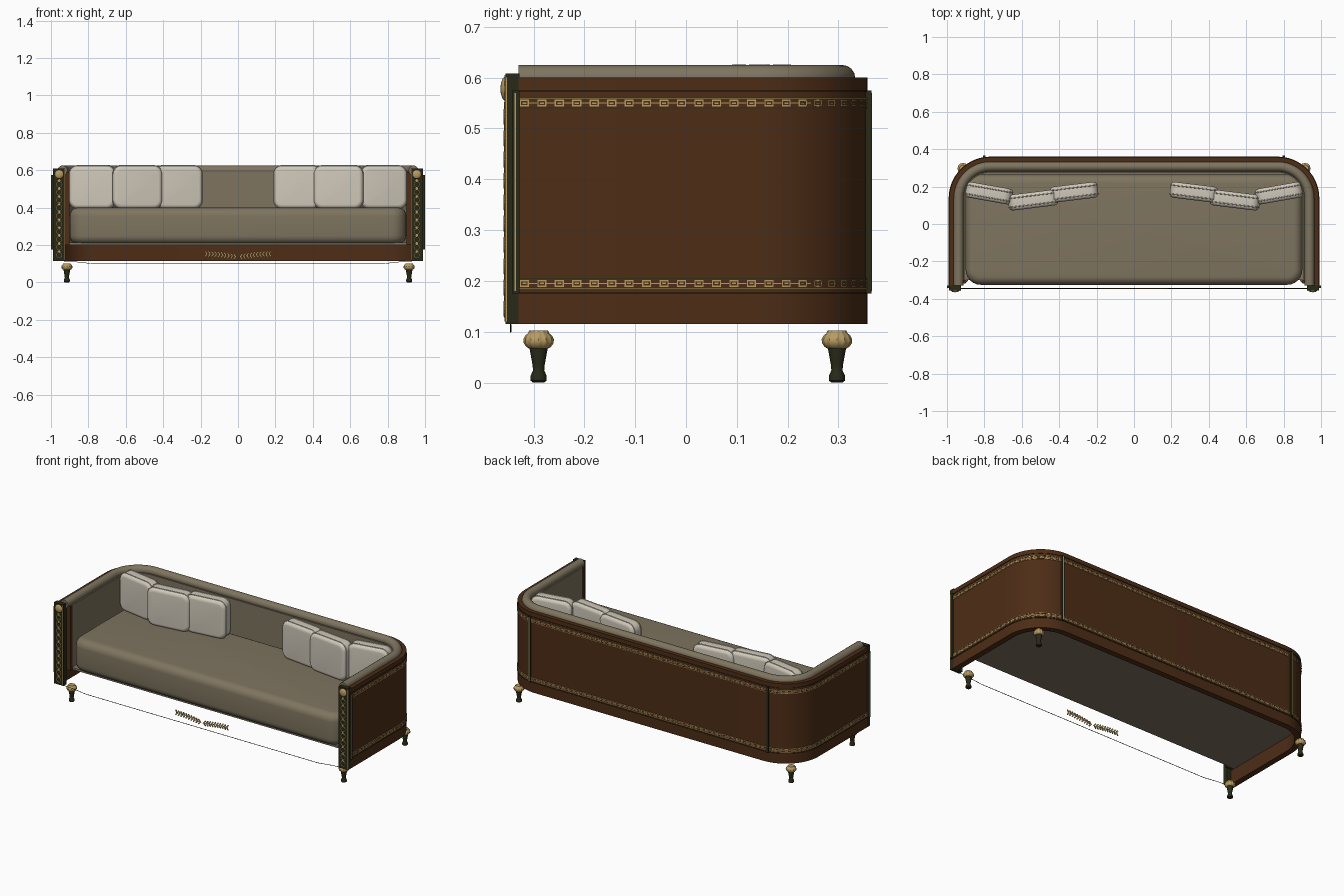
import bpy, bmesh, math
from mathutils import Vector, Matrix

if "Cube" in bpy.data.objects:
    bpy.data.objects.remove(bpy.data.objects["Cube"])


def mat(name, col):
    m = bpy.data.materials.new(name)
    m.diffuse_color = (*col, 1)
    m.use_nodes = True
    m.node_tree.nodes["Principled BSDF"].inputs["Base Color"].default_value = m.diffuse_color
    return m


WOOD = mat("brown wood", (0.075, 0.026, 0.008))
DARK = mat("dark bronze", (0.022, 0.023, 0.009))
GOLD = mat("gold", (0.48, 0.33, 0.12))
BEIGE = mat("beige fabric", (0.21, 0.175, 0.115))
CREAM = mat("cream fabric", (0.63, 0.58, 0.49))


def finish(name, bm, m, angle=0.6, recalc=True):
    if recalc:
        bmesh.ops.recalc_face_normals(bm, faces=bm.faces)
    me = bpy.data.meshes.new(name)
    bm.to_mesh(me)
    bm.free()
    me.materials.append(m)
    me.shade_smooth()
    me.set_sharp_from_angle(angle=angle)
    ob = bpy.data.objects.new(name, me)
    bpy.context.collection.objects.link(ob)
    return ob


# U-shaped plan of the shell, measured by arc length from the front right end
X, BACK, FRONT, R = 0.988, 0.357, -0.33, 0.22
L1, LA, L3 = BACK - R - FRONT, R * math.pi / 2, 2 * (X - R)
TOTAL = 2 * L1 + 2 * LA + L3


def at(s, off, z):
    """Point at length s, moved inwards by off."""
    if s > TOTAL / 2:
        p = at(TOTAL - s, off, z)
        return Vector((-p.x, p.y, p.z))
    if s <= L1:
        return Vector((X - off, FRONT + s, z))
    if s <= L1 + LA:
        a = (s - L1) / R
        return Vector((X - R + (R - off) * math.cos(a), BACK - R + (R - off) * math.sin(a), z))
    return Vector((X - R - (s - L1 - LA), BACK - off, z))


def stations(s0=0.0):
    arc = [L1 + LA * i / 16 for i in range(17)]
    half = [s0] + arc
    return half + [TOTAL - s for s in reversed(half)]


def sweep(name, profile, m, s0=0.0):
    bm = bmesh.new()
    rings = [[bm.verts.new(at(s, o, z)) for o, z in profile] for s in stations(s0)]
    n = len(profile)
    for a, b in zip(rings, rings[1:]):
        for i in range(n):
            bm.faces.new((a[i], a[(i + 1) % n], b[(i + 1) % n], b[i]))
    bm.faces.new(rings[0])
    bm.faces.new(rings[-1])
    return finish(name, bm, m)


def rect(o0, o1, z0, z1):
    return [(o0, z0), (o1, z0), (o1, z1), (o0, z1)]


def box(name, lo, hi, m, r_plan=0, r_edge=0, axis=2, mtx=None):
    """Box with optional rounding of the edges along axis, then of both ends."""
    lo, hi = Vector(lo), Vector(hi)
    bm = bmesh.new()
    bmesh.ops.create_cube(bm, size=1)
    for v in bm.verts:
        v.co = Vector([(lo[i] + hi[i]) / 2 + v.co[i] * (hi[i] - lo[i]) for i in range(3)])
    if r_plan:
        es = [e for e in bm.edges if abs(e.verts[0].co[axis] - e.verts[1].co[axis]) > 1e-5]
        bmesh.ops.bevel(bm, geom=es, offset=r_plan, segments=6, profile=0.5, affect='EDGES')
    if r_edge:
        es = [e for e in bm.edges if abs(e.verts[0].co[axis] - e.verts[1].co[axis]) < 1e-5]
        bmesh.ops.bevel(bm, geom=es, offset=r_edge, segments=6, profile=0.5, affect='EDGES')
    if mtx:
        bm.transform(mtx)
    return finish(name, bm, m)


def lathe(name, prof, m, loc, flute=0.0, n=48):
    bm = bmesh.new()
    rings = []
    for r, z in prof:
        ring = []
        for i in range(n):
            a = 2 * math.pi * i / n
            k = r * (1 + flute * math.cos(12 * a))
            ring.append(bm.verts.new((loc[0] + k * math.cos(a), loc[1] + k * math.sin(a), z)))
        rings.append(ring)
    for a, b in zip(rings, rings[1:]):
        for i in range(n):
            bm.faces.new((a[i], a[(i + 1) % n], b[(i + 1) % n], b[i]))
    bm.faces.new(rings[0])
    bm.faces.new(rings[-1])
    return finish(name, bm, m)


def tube(name, pts, r, m, cyclic=False):
    cu = bpy.data.curves.new(name, 'CURVE')
    cu.dimensions = '3D'
    cu.bevel_depth = r
    cu.bevel_resolution = 1
    sp = cu.splines.new('POLY')
    sp.points.add(len(pts) - 1)
    for p, q in zip(sp.points, pts):
        p.co = (*q, 1)
    sp.use_cyclic_u = cyclic
    tmp = bpy.data.objects.new(name + " guide", cu)
    bpy.context.collection.objects.link(tmp)
    me = bpy.data.meshes.new_from_object(tmp.evaluated_get(bpy.context.evaluated_depsgraph_get()))
    bpy.data.objects.remove(tmp)
    me.materials.clear()
    me.materials.append(m)
    me.shade_smooth()
    bpy.context.collection.objects.link(bpy.data.objects.new(name, me))


# Shell, lining and rolled top
sweep("wood_shell", rect(0, 0.035, 0.115, 0.6), WOOD)
sweep("inner_lining", rect(0.035, 0.082, 0.2, 0.59), BEIGE, 0.03)
sweep("top_roll", [(0.05 + 0.026 * math.cos(i * math.pi / 8), 0.599 + 0.026 * math.sin(i * math.pi / 8))
                   for i in range(16)], BEIGE)

# Key-pattern bands around the shell
LINKS = [(0.003, 0.021, 0.004, 0.0065), (0.003, 0.021, -0.0065, -0.004), (0.003, 0.0055, -0.004, 0.004),
         (0.0185, 0.021, -0.004, 0.004), (0.008, 0.016, -0.0015, 0.0015), (0.021, 0.037, -0.001, 0.001)]
for tag, zc in (("upper", 0.55), ("lower", 0.195)):
    for dz in (-0.0095, 0.0095):
        sweep(tag + "_band_line", rect(-0.003, 0.001, zc + dz - 0.0012, zc + dz + 0.0012), GOLD)
    zl = 0.574 if tag == "upper" else 0.176
    sweep(tag + "_band_border", rect(-0.003, 0.001, zl - 0.001, zl + 0.001), DARK)
    bm = bmesh.new()
    count = 92
    step = TOTAL / count
    for i in range(count):
        for a, b, c, d in LINKS:
            s0, s1 = i * step + a, min(i * step + b, TOTAL)
            bm.faces.new([bm.verts.new(at(s, -0.0025, zc + z)) for s, z in ((s0, c), (s1, c), (s1, d), (s0, d))])
    finish(tag + "_key_pattern", bm, GOLD, recalc=False)

# Seat and its base
box("seat_cushion", (-0.9, -0.325, 0.205), (0.9, 0.265, 0.4), BEIGE, 0.08, 0.045)
bm = bmesh.new()
bm.faces.new([bm.verts.new(at(s, 0.036, 0.2)) for s in stations(0.03)])
ext = bmesh.ops.extrude_face_region(bm, geom=bm.faces[:])
bmesh.ops.translate(bm, vec=(0, 0, 0.012), verts=[v for v in ext["geom"] if isinstance(v, bmesh.types.BMVert)])
finish("seat_base", bm, BEIGE)

for sx in (1, -1):
    # Front posts with ring chain and rosette
    def xbox(name, x0, x1, y0, y1, z0, z1, m):
        box(name, (min(sx * x0, sx * x1), y0, z0), (max(sx * x0, sx * x1), y1, z1), m)
    xbox("front_post", 0.925, 0.988, -0.355, -0.328, 0.115, 0.608, DARK)
    xbox("arm_end_panel", 0.902, 0.955, -0.318, -0.3, 0.2, 0.59, WOOD)
    for xe in (0.929, 0.984):
        xbox("post_gold_edge", xe - 0.001, xe + 0.001, -0.357, -0.355, 0.12, 0.605, GOLD)
    xbox("post_side_line", 0.988, 0.9895, -0.354, -0.352, 0.12, 0.6, GOLD)
    xbox("side_strip", 0.985, 1.0, -0.342, -0.328, 0.175, 0.575, DARK)
    xbox("side_strip_line", 0.999, 1.0005, -0.337, -0.334, 0.18, 0.57, GOLD)
    for i in range(10):
        z = 0.145 + i * 0.042
        ring = [(sx * 0.956 + 0.015 * math.cos(a * math.pi / 8), -0.356, z + 0.015 * math.sin(a * math.pi / 8))
                for a in range(16)]
        tube("post_ring", ring, 0.0028, GOLD, True)
        box("post_diamond", (-0.006, -0.002, -0.006), (0.006, 0.002, 0.006), GOLD,
            mtx=Matrix.Translation((sx * 0.956, -0.356, z + 0.021)) @ Matrix.Rotation(math.pi / 4, 4, 'Y'))
    bm = bmesh.new()
    bmesh.ops.create_uvsphere(bm, u_segments=20, v_segments=10, radius=0.024)
    bm.transform(Matrix.Translation((sx * 0.956, -0.355, 0.578)) @ Matrix.Diagonal((1, 0.42, 1, 1)))
    finish("post_rosette", bm, GOLD)

    # Vertical strips on the back
    xbox("back_strip", 0.793, 0.807, 0.348, 0.365, 0.175, 0.575, DARK)
    xbox("back_strip_line", 0.798, 0.802, 0.364, 0.3655, 0.18, 0.57, GOLD)

    # Legs
    for y in (-0.29, 0.297):
        c = (sx * 0.915, y)
        lathe("leg", [(0.011, 0), (0.016, 0.004), (0.016, 0.013), (0.011, 0.024), (0.012, 0.035),
                      (0.018, 0.068), (0.018, 0.075)], DARK, c, n=24)
        lathe("leg_fluted_bulb", [(0.016, 0.066), (0.023, 0.07), (0.028, 0.077), (0.029, 0.085), (0.025, 0.093),
                                  (0.02, 0.097), (0.018, 0.102)], GOLD, c, 0.04)

    # Loose pillows with piping
    for px, py, rot, w in ((0.775, 0.165, 10, 0.25), (0.54, 0.128, -7, 0.265), (0.32, 0.17, -7, 0.255)):
        M = Matrix.Translation((sx * px, py, 0.509)) @ Matrix.Rotation(math.radians(sx * rot), 4, 'Z')
        h, t = 0.23, 0.085
        box("pillow", (-w / 2, -t / 2, -h / 2), (w / 2, t / 2, h / 2), CREAM, 0.045, 0.022, 1, M)
        for ty in (-0.024, 0.024):
            pts = []
            for k in range(24):
                a = 2 * math.pi * (k + 0.5) / 24
                cx = math.copysign(w / 2 - 0.045, math.cos(a))
                cz = math.copysign(h / 2 - 0.045, math.sin(a))
                pts.append(M @ Vector((cx + 0.045 * math.cos(a), ty, cz + 0.045 * math.sin(a))))
            tube("pillow_piping", pts, 0.003, CREAM, True)

# Thin front apron line and laurel ornament
tube("front_apron_line", [(-0.93, -0.345, 0.114), (-0.86, -0.345, 0.109), (-0.78, -0.345, 0.1),
                          (0.78, -0.345, 0.1), (0.86, -0.345, 0.109), (0.93, -0.345, 0.114)], 0.0015, DARK)
for sx in (1, -1):
    stem = [(sx * (0.005 + 0.017 * i), 0.135 + 0.017 * math.sin(i / 10 * math.pi / 2)) for i in range(11)]
    tube("laurel_stem", [(x, -0.346, z) for x, z in stem], 0.0015, GOLD)
    for x, z in stem[1:]:
        for up in (0.9, -0.9):
            box("laurel_leaf", (-0.002, -0.0015, -0.004), (0.02, 0.0015, 0.004), GOLD, 0.0035, 0, 1,
                Matrix.Translation((x - sx * 0.01, -0.346, z))
                @ Matrix.Rotation(-up if sx > 0 else math.pi + up, 4, 'Y'))
